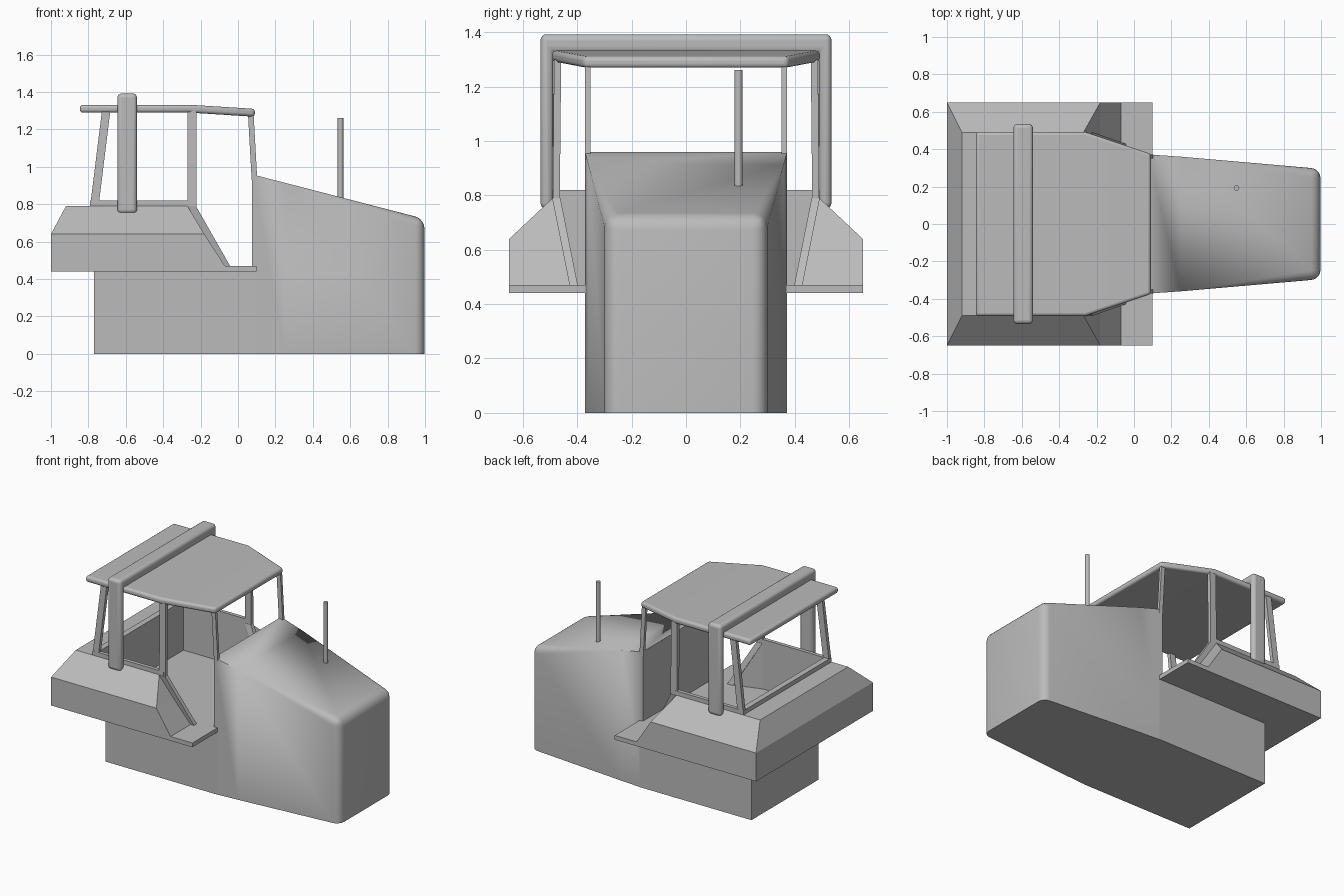
import bpy, bmesh

if "Cube" in bpy.data.objects:
    bpy.data.objects.remove(bpy.data.objects["Cube"])

grey = bpy.data.materials.new("plain_grey")
grey.use_nodes = True
grey.diffuse_color = (0.5, 0.5, 0.5, 1)
grey.node_tree.nodes["Principled BSDF"].inputs["Base Color"].default_value = (0.5, 0.5, 0.5, 1)


def finish(name, bm):
    bmesh.ops.recalc_face_normals(bm, faces=bm.faces)
    mesh = bpy.data.meshes.new(name)
    bm.to_mesh(mesh)
    bm.free()
    mesh.materials.append(grey)
    obj = bpy.data.objects.new(name, mesh)
    bpy.context.collection.objects.link(obj)
    return obj


def loft(rings):
    """Closed solid through rings of equal point count."""
    bm = bmesh.new()
    loops = [[bm.verts.new(p) for p in ring] for ring in rings]
    for a, b in zip(loops, loops[1:]):
        for i in range(len(a)):
            j = (i + 1) % len(a)
            bm.faces.new((a[i], a[j], b[j], b[i]))
    bm.faces.new(loops[0])
    bm.faces.new(loops[-1])
    return bm


def section(x, half, low, high):
    return [(x, -half, low), (x, half, low), (x, half, high), (x, -half, high)]


def box(name, x0, x1, half, low, high):
    return finish(name, loft([section(x, half, low, high) for x in (x0, x1)]))


def smooth(obj):
    bpy.ops.object.select_all(action='DESELECT')
    obj.select_set(True)
    bpy.context.view_layer.objects.active = obj
    bpy.ops.object.shade_smooth_by_angle(angle=0.6)


def add_bevel(obj, width):
    mod = obj.modifiers.new("rounding", 'BEVEL')
    mod.width = width
    mod.segments = 4
    mod.limit_method = 'ANGLE'
    smooth(obj)


def strut(name, bottom, top, wx, wy):
    """Post with horizontal ends, mirrored to the other side."""
    rings = [[(x + a * wx / 2, y + b * wy / 2, z)
              for a, b in ((-1, -1), (1, -1), (1, 1), (-1, 1))]
             for x, y, z in (bottom, top)]
    obj = finish(name, loft(rings))
    obj.modifiers.new("mirror", 'MIRROR').use_axis = (False, True, False)


# Chassis under the cab
box("chassis", -0.77, 0.1, 0.372, 0, 0.455)

# Tapered hood with rounded edges that fade out at the windscreen
bm = loft([section(0.075, 0.372, 0, 0.96), section(0.25, 0.36, 0, 0.915),
           section(0.997, 0.295, 0, 0.722)])
rounded = []
for e in bm.edges:
    a, b = (v.co for v in e.verts)
    along_top = min(a.z, b.z) > 0.5 and abs(a.x - b.x) > 0.1
    nose = min(a.x, b.x) > 0.9 and max(a.z, b.z) > 0.5
    if along_top or nose:
        rounded.append(e)
bmesh.ops.bevel(bm, geom=rounded, offset=0.05, segments=5, profile=0.5, affect='EDGES')
for v in bm.verts:
    if v.co.x < 0.13 and v.co.z > 0.8:
        v.co = (0.075, 0.372 if v.co.y > 0 else -0.372, 0.96)
bmesh.ops.remove_doubles(bm, verts=bm.verts, dist=0.0005)
smooth(finish("hood", bm))

# Fender shell, hollowed out for the cab
fenders = finish("fenders", loft([
    [(x0, -h, z), (x1, -h, z), (x1, h, z), (x0, h, z)]
    for x0, x1, h, z in ((-1, -0.05, 0.65, 0.44), (-1, -0.18, 0.65, 0.64),
                         (-0.92, -0.27, 0.49, 0.79))]))
cutter = finish("cab_hollow_cutter", loft([
    section(-0.75, 0.465, 0.47, 1), section(-0.27, 0.465, 0.47, 1),
    section(0.2, 0.315, 0.47, 1)]))
cutter.hide_render = True
cutter.hide_viewport = True
cut = fenders.modifiers.new("hollow", 'BOOLEAN')
cut.operation = 'DIFFERENCE'
cut.solver = 'EXACT'
cut.object = cutter

# Floor plate forming the side steps
box("step_floor", -0.07, 0.1, 0.65, 0.44, 0.47)

# Cab frame
strut("rear_post", (-0.768, 0.477, 0.79), (-0.705, 0.472, 1.3), 0.045, 0.026)
strut("middle_post", (-0.247, 0.477, 0.78), (-0.247, 0.472, 1.3), 0.048, 0.026)
strut("front_post", (0.088, 0.361, 0.93), (0.068, 0.361, 1.29), 0.03, 0.02)
strut("door_post", (-0.062, 0.412, 0.465), (-0.247, 0.477, 0.79), 0.045, 0.03)
strut("side_sill", (-0.51, 0.477, 0.785), (-0.51, 0.477, 0.82), 0.55, 0.026)
box("rear_sill", -0.79, -0.75, 0.49, 0.785, 0.82)

# Roof with a narrowing, drooping front
roof = finish("roof", loft([
    section(-0.845, 0.492, 1.29, 1.332), section(-0.26, 0.492, 1.29, 1.332),
    section(0.09, 0.375, 1.268, 1.31)]))
add_bevel(roof, 0.016)

# Roll bar straddling the cab
outline = [(-0.535, 0.75), (-0.535, 1.392), (0.535, 1.392), (0.535, 0.75),
           (0.488, 0.75), (0.488, 1.325), (-0.488, 1.325), (-0.488, 0.75)]
bar = finish("roll_bar", loft([[(x, y, z) for y, z in outline] for x in (-0.645, -0.54)]))
add_bevel(bar, 0.022)

# Exhaust pipe
bpy.ops.mesh.primitive_cylinder_add(vertices=16, radius=0.015, depth=0.44,
                                    location=(0.548, 0.193, 1.04))
pipe = bpy.context.object
pipe.name = "exhaust_pipe"
pipe.data.materials.append(grey)
smooth(pipe)
